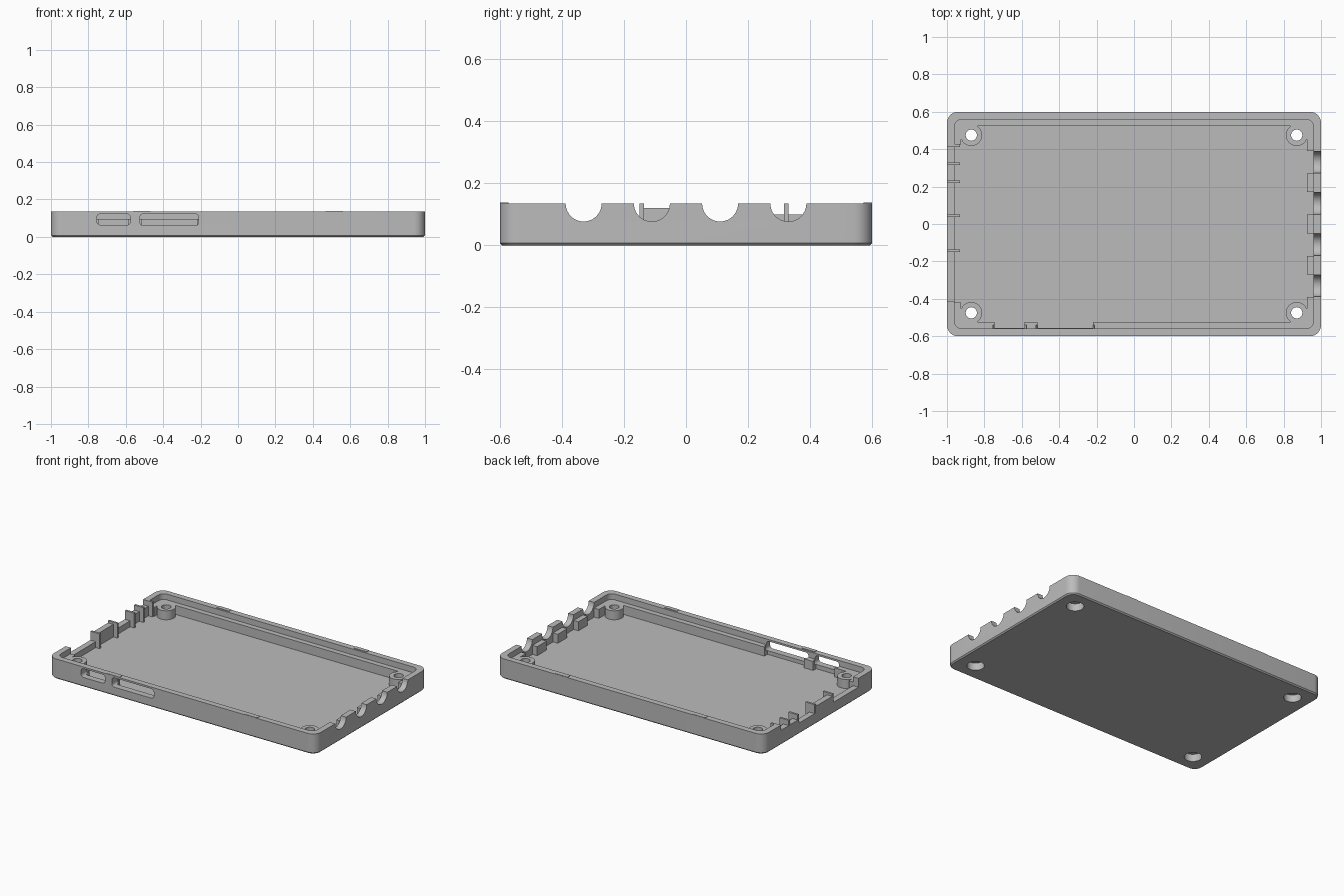
import bpy, bmesh, math

cube = bpy.data.objects.get("Cube")
if cube:
    bpy.data.objects.remove(cube, do_unlink=True)

H, FLOOR, LEDGE = 0.135, 0.035, 0.096

grey = bpy.data.materials.new("plain grey")
grey.use_nodes = True
grey.diffuse_color = (0.5, 0.5, 0.5, 1)
grey.node_tree.nodes["Principled BSDF"].inputs["Base Color"].default_value = (0.5, 0.5, 0.5, 1)


def rounded(hx, hy, r, n=8):
    """Outline of a rounded rectangle centred on the origin."""
    pts = []
    for k, (sx, sy) in enumerate([(1, 1), (-1, 1), (-1, -1), (1, -1)]):
        for i in range(n + 1):
            a = math.pi / 2 * (k + i / n)
            pts.append((sx * (hx - r) + r * math.cos(a), sy * (hy - r) + r * math.sin(a)))
    return pts


def loft(name, rings):
    """Closed solid through rings of 3D points."""
    bm = bmesh.new()
    loops = [[bm.verts.new(p) for p in ring] for ring in rings]
    n = len(loops[0])
    for a, b in zip(loops, loops[1:]):
        for i in range(n):
            j = (i + 1) % n
            bm.faces.new((a[i], a[j], b[j], b[i]))
    bm.faces.new(loops[0][::-1])
    bm.faces.new(loops[-1])
    bmesh.ops.recalc_face_normals(bm, faces=bm.faces)
    mesh = bpy.data.meshes.new(name)
    bm.to_mesh(mesh)
    bm.free()
    mesh.materials.append(grey)
    ob = bpy.data.objects.new(name, mesh)
    bpy.context.collection.objects.link(ob)
    return ob


def slab(name, outline, z0, z1):
    return loft(name, [[(x, y, z) for x, y in outline] for z in (z0, z1)])


def box(name, x0, x1, y0, y1, z0, z1):
    return slab(name, [(x0, y0), (x1, y0), (x1, y1), (x0, y1)], z0, z1)


def disc(name, x, y, r, z0, z1, n=32):
    ring = [(x + r * math.cos(math.tau * i / n), y + r * math.sin(math.tau * i / n)) for i in range(n)]
    return slab(name, ring, z0, z1)


def combine(ob, tool, op="DIFFERENCE"):
    """Apply a boolean and drop its helper."""
    mod = ob.modifiers.new("bool", "BOOLEAN")
    mod.operation, mod.object, mod.solver = op, tool, "EXACT"
    bpy.context.view_layer.objects.active = ob
    bpy.ops.object.modifier_apply(modifier=mod.name)
    bpy.data.objects.remove(tool, do_unlink=True)


corners = [(sx, sy) for sx in (-1, 1) for sy in (-1, 1)]
ports = [-0.33, -0.11, 0.11, 0.33]
slots = [(-0.755, -0.575, 0.064), (-0.525, -0.21, 0.06)]

# Outer shell with a chamfered bottom edge
tray = loft("tray", [[(x, y, z) for x, y in rounded(1 - c, 0.6 - c, 0.06 - c)]
                     for c, z in ((0.008, 0), (0, 0.008), (0, H))])

# Lip recess
combine(tray, slab("lip_cutter", rounded(0.96, 0.56, 0.04), LEDGE, 0.3))

# Main cavity, widened at the side ports and front slots, leaving corner bosses
cavity = box("cavity_cutter", -0.925, 0.925, -0.525, 0.525, FLOOR, 0.25)
combine(cavity, box("left_room", -0.96, -0.9, -0.42, 0.425, FLOOR, 0.25), "UNION")
for y in ports:
    combine(cavity, box("port_room", 0.9, 0.96, y - 0.06, y + 0.06, FLOOR, 0.25), "UNION")
for x0, x1, z in slots:
    combine(cavity, box("slot_room", x0 + 0.01, x1 - 0.01, -0.557, -0.5, FLOOR, 0.25), "UNION")
for sx, sy in corners:
    combine(cavity, disc("boss", sx * 0.87, sy * 0.475, 0.058, 0, 0.4))
    xs, ys = sorted((sx * 0.87, sx * 1.1)), sorted((sy * 0.475, sy * 0.7))
    combine(cavity, box("boss_fill", *xs, *ys, 0, 0.4))
combine(tray, cavity)

# Screw holes with counterbores underneath
for sx, sy in corners:
    combine(tray, disc("hole_cutter", sx * 0.87, sy * 0.475, 0.03, -0.1, 0.3))
    combine(tray, disc("bore_cutter", sx * 0.87, sy * 0.475, 0.054, -0.1, 0.05))

# Round cable ports in the right wall
for y in ports:
    ring = [(y + 0.058 * math.cos(math.pi * (1 + i / 20)), H + 0.058 * math.sin(math.pi * (1 + i / 20)))
            for i in range(21)]
    ring = [(y - 0.058, 0.3)] + ring + [(y + 0.058, 0.3)]
    combine(tray, loft("port_cutter", [[(x, a, b) for a, b in ring] for x in (0.95, 1.1)]))

# Rounded slots in the front wall
for x0, x1, z0 in slots:
    cx, cz, z1 = (x0 + x1) / 2, (z0 + 0.123) / 2, 0.123
    shape = rounded((x1 - x0) / 2, (z1 - z0) / 2, 0.02)
    combine(tray, loft("slot_cutter", [[(cx + a, y, cz + b) for a, b in shape] for y in (-0.7, -0.54)]))

# Lowered stretches of the left wall
for y0, y1, z in [(-0.415, -0.143, 0.075), (-0.143, 0.045, 0.12), (0.045, 0.225, 0.075),
                  (0.225, 0.323, 0.1), (0.323, 0.425, 0.1)]:
    combine(tray, box("wall_cutter", -1.1, -0.95, y0, y1, z, 0.3))

tray.select_set(True)
bpy.context.view_layer.objects.active = tray
bpy.ops.object.shade_smooth_by_angle(angle=math.radians(30))

# Thin ribs on the left wall
for y in (-0.143, 0.045, 0.225, 0.323, 0.42):
    box("left_rib", -0.999, -0.93, y - 0.007, y + 0.007, FLOOR - 0.005, H)

# Low catch pads on the long rims
for sx, sy in corners:
    ys = sorted((sy * 0.572, sy * 0.599))
    box("catch_pad", sx * 0.515 - 0.047, sx * 0.515 + 0.047, *ys, H - 0.005, H + 0.003)
